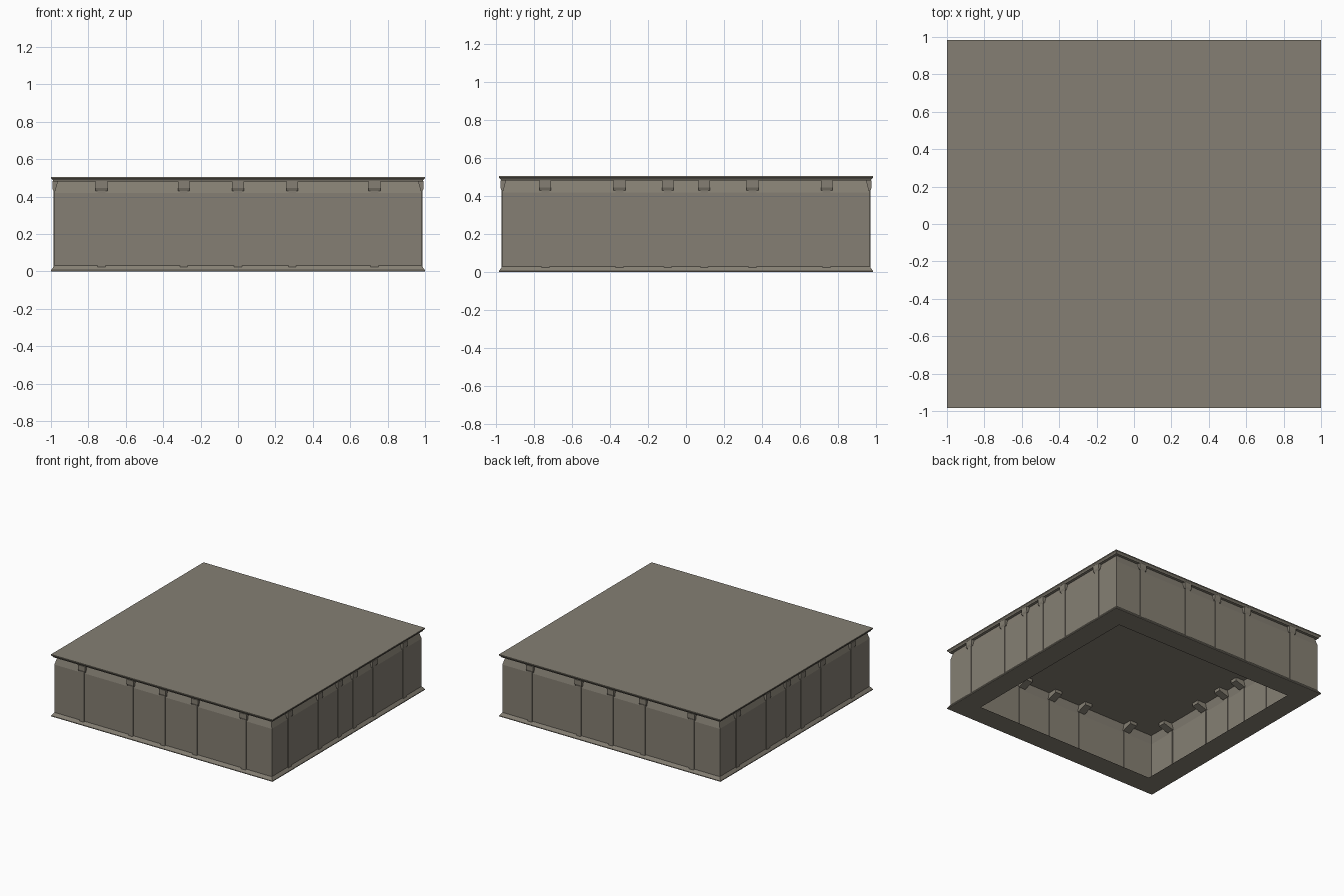
import bpy, bmesh

if "Cube" in bpy.data.objects:
    bpy.data.objects.remove(bpy.data.objects["Cube"])

HX, HY = 1.0, 0.984     # outer half sizes

stone = bpy.data.materials.new("grey_brown_stone")
stone.diffuse_color = (0.235, 0.213, 0.172, 1)
stone.use_nodes = True
stone.node_tree.nodes["Principled BSDF"].inputs["Base Color"].default_value = stone.diffuse_color


def finish(name, bm):
    me = bpy.data.meshes.new(name)
    bmesh.ops.recalc_face_normals(bm, faces=bm.faces)
    bm.to_mesh(me)
    bm.free()
    me.materials.append(stone)
    ob = bpy.data.objects.new(name, me)
    bpy.context.collection.objects.link(ob)
    return ob


def loft(name, profile, cap_first=False, cap_last=False):
    """Sweep a profile of (inset, z) points around the rectangle."""
    bm = bmesh.new()
    rings = []
    for d, z in profile:
        x, y = HX - d, HY - d
        rings.append([bm.verts.new(p) for p in
                      ((-x, -y, z), (x, -y, z), (x, y, z), (-x, y, z))])
    for a, b in zip(rings, rings[1:]):
        for i in range(4):
            j = (i + 1) % 4
            bm.faces.new((a[i], a[j], b[j], b[i]))
    if cap_first:
        bm.faces.new(rings[0][::-1])
    if cap_last:
        bm.faces.new(rings[-1])
    return finish(name, bm)


# open floor ring with sloped base moulding
loft("base_ring", [(0.18, 0), (0, 0), (0, 0.006), (0.018, 0.03)])

# thin walls, upper strip leaning inward
loft("walls", [(0.018, 0.03), (0.018, 0.42), (0.035, 0.482)])

# roof slab with cornice
loft("roof", [(0.012, 0.481), (0.010, 0.487), (0, 0.497), (0, 0.505)],
     cap_first=True, cap_last=True)


def wall_part(name, points, width, along_x, sign, at):
    """Extrude an (inset, z) outline across one wall at a given position."""
    bm = bmesh.new()
    sides = []
    for s in (-width / 2, width / 2):
        ring = []
        for d, z in points:
            co = (at + s, sign * (HY - d), z) if along_x else (sign * (HX - d), at + s, z)
            ring.append(bm.verts.new(co))
        sides.append(ring)
    n = len(points)
    for i in range(n):
        j = (i + 1) % n
        bm.faces.new((sides[0][i], sides[0][j], sides[1][j], sides[1][i]))
    bm.faces.new(sides[0])
    bm.faces.new(sides[1][::-1])
    finish(name, bm)


# pilaster strips and roof brackets that pass through the wall
strip = [(0.013, 0.02), (0.013, 0.44), (0.024, 0.44), (0.024, 0.02)]
bracket = [(0.013, 0.43), (0.007, 0.445), (0.007, 0.482), (0.11, 0.482),
           (0.11, 0.455), (0.03, 0.43)]
front_xs = (-0.73, -0.29, 0, 0.29, 0.73)
side_ys = (-0.74, -0.35, -0.096, 0.096, 0.35, 0.74)

for sign in (-1, 1):
    for along_x, spots in ((True, front_xs), (False, side_ys)):
        for at in spots:
            wall_part("pilaster", strip, 0.042, along_x, sign, at)
            wall_part("roof_bracket", bracket, 0.062, along_x, sign, at)
